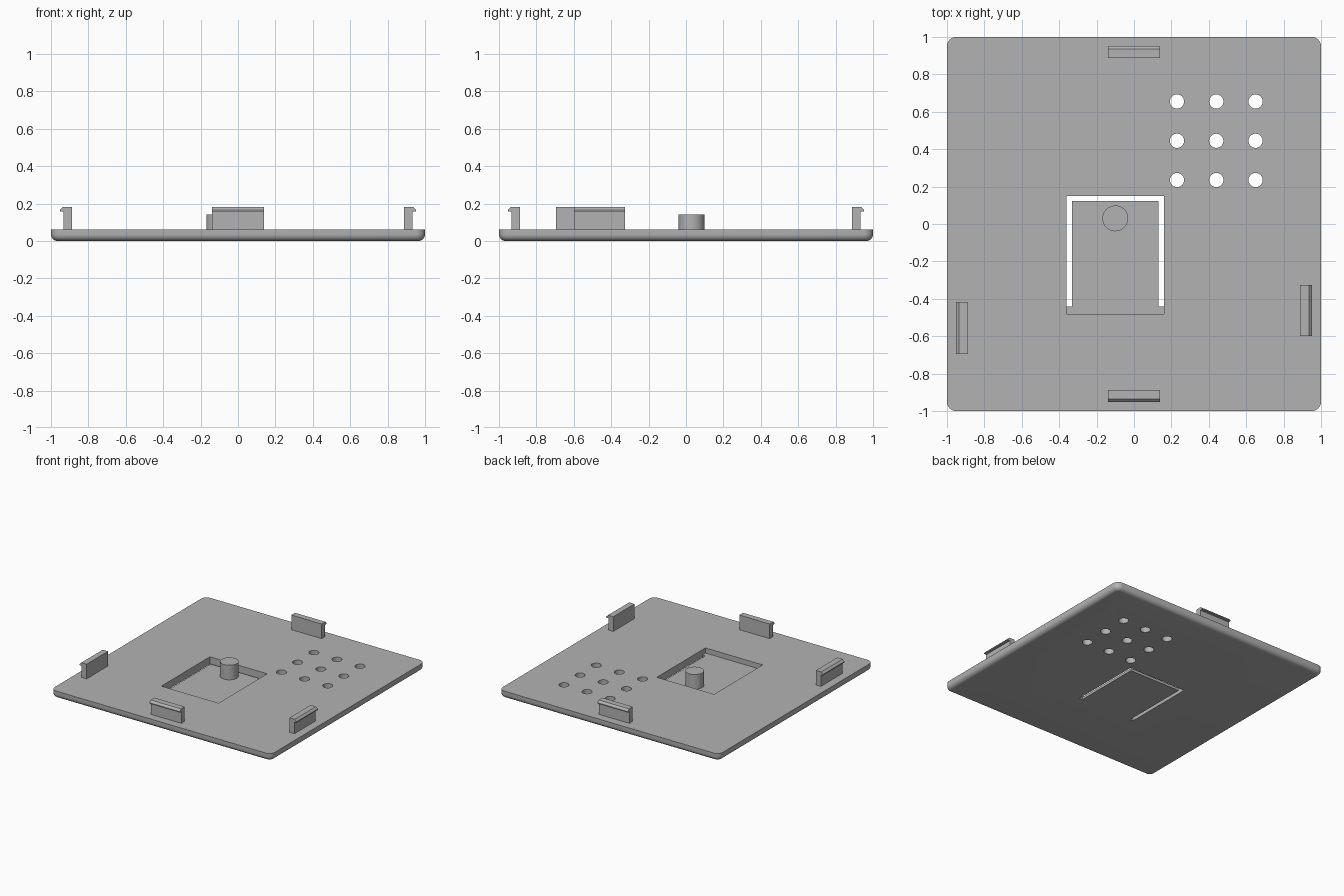
import bpy, bmesh, math

if "Cube" in bpy.data.objects:
    bpy.data.objects.remove(bpy.data.objects["Cube"])

grey = bpy.data.materials.new("plain grey")
grey.diffuse_color = (0.45, 0.45, 0.45, 1)
grey.use_nodes = True
grey.node_tree.nodes["Principled BSDF"].inputs["Base Color"].default_value = grey.diffuse_color
FLOOR, TOP = 0.02, 0.062      # flap surface and plate surface heights


def skin(name, rings):
    """Solid through stacked rings of equal point count, capped at both ends."""
    bm = bmesh.new()
    loops = [[bm.verts.new(p) for p in ring] for ring in rings]
    n = len(loops[0])
    for a, b in zip(loops, loops[1:]):
        for i in range(n):
            j = (i + 1) % n
            bm.faces.new((a[i], a[j], b[j], b[i]))
    bm.faces.new(loops[0][::-1])
    bm.faces.new(loops[-1])
    bmesh.ops.recalc_face_normals(bm, faces=bm.faces[:])
    mesh = bpy.data.meshes.new(name)
    bm.to_mesh(mesh)
    bm.free()
    ob = bpy.data.objects.new(name, mesh)
    bpy.context.collection.objects.link(ob)
    mesh.materials.append(grey)
    return ob


def prism(name, pts, z0, z1):
    return skin(name, [[(x, y, z) for x, y in pts] for z in (z0, z1)])


def circle(cx, cy, r, n):
    return [(cx + r * math.cos(2 * math.pi * i / n),
             cy + r * math.sin(2 * math.pi * i / n)) for i in range(n)]


def smooth(ob):
    bpy.ops.object.select_all(action='DESELECT')
    ob.select_set(True)
    bpy.context.view_layer.objects.active = ob
    bpy.ops.object.shade_smooth_by_angle(angle=math.radians(30))


def cut(ob, cutter):
    bpy.context.view_layer.objects.active = ob
    mod = ob.modifiers.new("cut", 'BOOLEAN')
    mod.operation, mod.solver, mod.object = 'DIFFERENCE', 'EXACT', cutter
    bpy.ops.object.modifier_apply(modifier=mod.name)
    bpy.data.objects.remove(cutter)


# Plate: rounded corners, rounded lower edge
def outline(inset, z, radius=0.05, steps=8):
    pts = []
    for k, (sx, sy) in enumerate([(1, 1), (-1, 1), (-1, -1), (1, -1)]):
        for i in range(steps + 1):
            a = math.pi / 2 * (k + i / steps)
            r = radius - inset
            pts.append((sx * (1 - radius) + r * math.cos(a),
                        sy * (1 - radius) + r * math.sin(a), z))
    return pts


R = 0.035
angles = [math.pi / 2 * i / 6 for i in range(7)]
rings = [outline(R * (1 - math.sin(a)), R * (1 - math.cos(a))) for a in angles]
plate = skin("plate", rings + [outline(0, TOP)])

# Pocket over the flexible button flap
x0, x1, y0, y1 = -0.36, 0.16, -0.48, 0.15
cut(plate, prism("pocket_cutter", [(x0, y0), (x1, y0), (x1, y1), (x0, y1)], FLOOR, 0.2))

# U-shaped slot that frees the flap on three sides
w, ys = 0.028, -0.44
slot = [(x0, ys), (x0 + w, ys), (x0 + w, y1 - w), (x1 - w, y1 - w),
        (x1 - w, ys), (x1, ys), (x1, y1), (x0, y1)]
cut(plate, prism("slot_cutter", slot, -0.1, 0.04))

# Grid of round holes
for x in (0.23, 0.44, 0.65):
    for y in (0.235, 0.445, 0.655):
        cut(plate, prism("hole_cutter", circle(x, y, 0.038, 32), -0.1, 0.2))
smooth(plate)

# Button post on the flap
smooth(prism("button_post", circle(-0.10, 0.03, 0.069, 48), FLOOR - 0.008, 0.14))

# Snap clips: (distance outward, height) profile with a hook on the outer side
profile = [(0.888, 0.05), (0.932, 0.05), (0.932, 0.158), (0.952, 0.158),
           (0.952, 0.166), (0.936, 0.182), (0.888, 0.182)]
clips = [("front_clip", -90, -0.138, 0.138), ("back_clip", 90, -0.138, 0.138),
         ("left_clip", 180, -0.695, -0.417), ("right_clip", 0, -0.60, -0.325)]
for name, turn, lo, hi in clips:
    c, s = round(math.cos(math.radians(turn))), round(math.sin(math.radians(turn)))
    skin(name, [[(c * d + abs(s) * t, s * d + abs(c) * t, z) for d, z in profile]
                for t in (lo, hi)])
